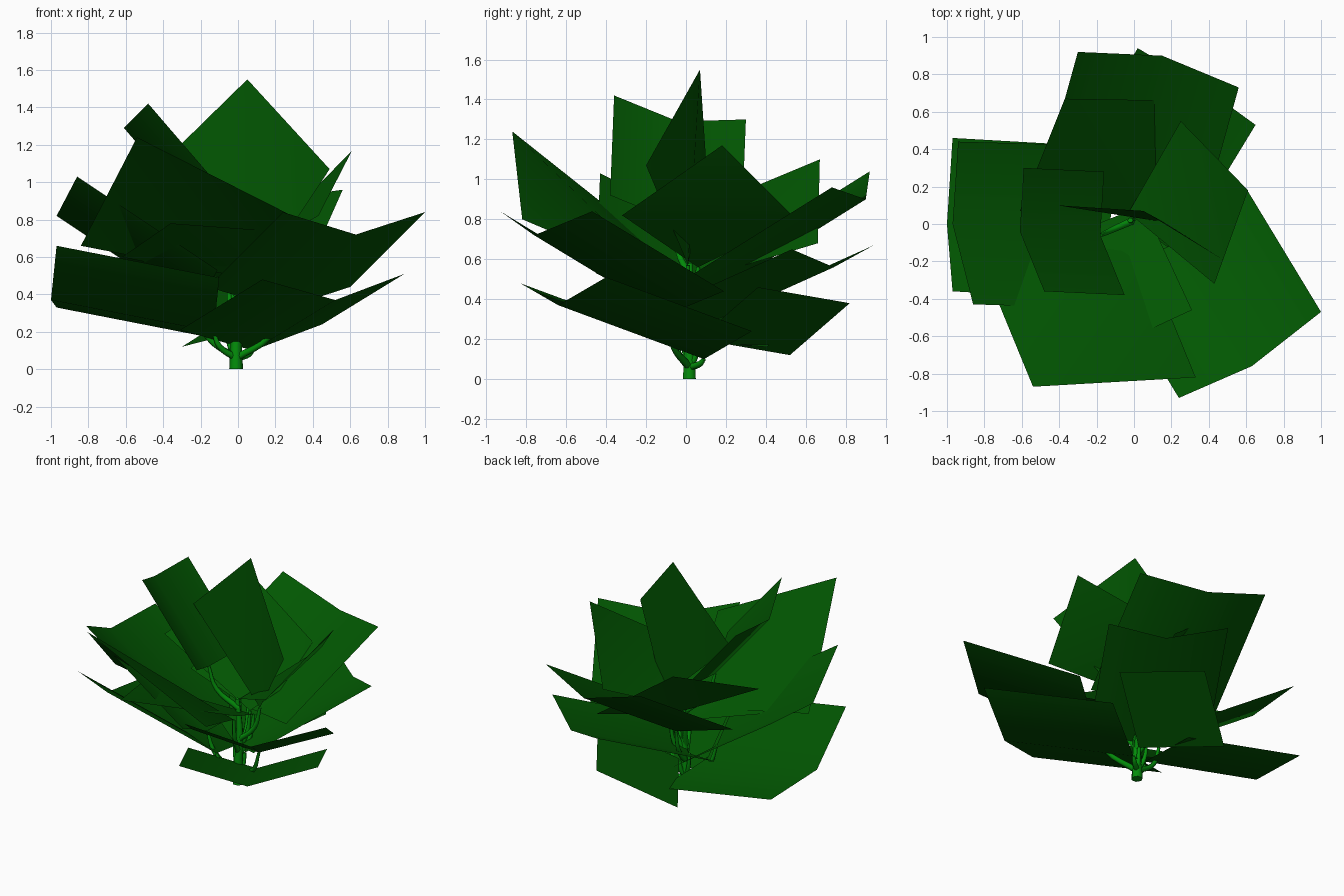
import bpy
import math
from mathutils import Vector

default_cube = bpy.data.objects.get("Cube")
if default_cube:
    bpy.data.objects.remove(default_cube, do_unlink=True)


def make_material(name, color):
    material = bpy.data.materials.new(name)
    material.use_nodes = True
    material.diffuse_color = color
    shader = next(n for n in material.node_tree.nodes if n.type == 'BSDF_PRINCIPLED')
    shader.inputs["Base Color"].default_value = color
    shader.inputs["Roughness"].default_value = 0.8
    return material


LEAF_GREEN = make_material("dark leaf green", (0.0005, 0.093, 0.0005, 1))
STEM_GREEN = make_material("bright stem green", (0.001, 0.27, 0.003, 1))
ROOT = Vector((-0.01, 0.017, 0))


def add_mesh(name, points, faces, material):
    mesh = bpy.data.meshes.new(name)
    mesh.from_pydata([tuple(p) for p in points], [], faces)
    mesh.materials.append(material)
    obj = bpy.data.objects.new(name, mesh)
    bpy.context.collection.objects.link(obj)
    bpy.ops.object.select_all(action='DESELECT')
    obj.select_set(True)
    bpy.context.view_layer.objects.active = obj
    bpy.ops.object.shade_smooth_by_angle(angle=math.radians(50))


def add_stalk(name, points, radii):
    """Round tapered stalk along a soft path."""
    curve = bpy.data.curves.new(name, 'CURVE')
    curve.dimensions = '3D'
    curve.bevel_depth = 1
    curve.bevel_resolution = 1
    curve.resolution_u = 4
    curve.use_fill_caps = True
    spline = curve.splines.new('BEZIER')
    spline.bezier_points.add(len(points) - 1)
    for knot, position, radius in zip(spline.bezier_points, points, radii):
        knot.co = position
        knot.radius = radius
        knot.handle_left_type = knot.handle_right_type = 'AUTO'
    curve.materials.append(STEM_GREEN)
    obj = bpy.data.objects.new(name, curve)
    bpy.context.collection.objects.link(obj)


def add_petiole(name, end):
    """Leaf stalk that leaves the trunk low, spreads out and curls up to the leaf base."""
    end = Vector(end)
    start = ROOT + Vector((0, 0, max(0.06, end.z - 0.27)))
    bend = start.lerp(end, 0.75)
    bend.z = start.z + (end.z - start.z) * 0.45
    add_stalk(name + "_stalk", [start, bend, end], [0.02, 0.015, 0.01])


def folded_leaf(name, left, middle, right, along):
    """Broad sheet folded on its midrib; along runs from tip edge to base edge."""
    tip = [Vector(p) for p in (left, middle, right)]
    base = [p + Vector(along) for p in tip]
    add_mesh(name, tip + base, [(0, 1, 4, 3), (1, 2, 5, 4)], LEAF_GREEN)
    add_petiole(name, base[1])


def diamond_leaf(name, tip, left, right, base, crosswise=False):
    """Leaf hung by one corner, creased from base to tip or from side to side."""
    faces = [(0, 1, 3), (1, 2, 3)] if crosswise else [(0, 1, 2), (0, 2, 3)]
    add_mesh(name, [tip, left, base, right], faces, LEAF_GREEN)
    add_petiole(name, base)


# Trunk
add_stalk("trunk", [ROOT, ROOT + Vector((0, 0, 0.12)), (0, 0.02, 0.35), (-0.02, 0.02, 0.58)],
          [0.037, 0.031, 0.022, 0.015])

# Lower ring of leaves
folded_leaf("lower_front_leaf", (0.89, -0.4, 0.51), (0.52, -0.64, 0.37),
            (0.13, -0.83, 0.48), (-0.44, 0.73, -0.27))
folded_leaf("lower_right_leaf", (-0.97, -0.36, 0.66), (-1, 0, 0.37),
            (-0.97, 0.46, 0.33), (0.87, -0.05, -0.17))
folded_leaf("lower_back_leaf", (0.02, 0.94, 0.67), (0.36, 0.74, 0.56),
            (0.65, 0.53, 0.65), (-0.42, -0.69, -0.31))
diamond_leaf("small_back_leaf", (0.11, 0.82, 0.38), (-0.3, 0.52, 0.12),
             (0.42, 0.36, 0.46), (0.01, 0.06, 0.2))

# Middle ring of leaves
folded_leaf("middle_front_leaf", (1, -0.47, 0.84), (0.63, -0.76, 0.72),
            (0.24, -0.93, 0.84), (-0.4, 0.66, -0.4))
folded_leaf("middle_right_leaf", (-0.86, -0.43, 1.03), (-0.97, 0, 0.82),
            (-0.94, 0.44, 0.83), (0.75, -0.02, -0.5))
folded_leaf("middle_back_leaf", (-0.3, 0.92, 1.04), (0.15, 0.9, 0.9),
            (0.56, 0.73, 0.96), (-0.2, -0.72, -0.45))
diamond_leaf("inner_front_leaf", (-0.36, -0.77, 0.78), (-0.62, -0.17, 0.6),
             (0.31, -0.46, 0.73), (0.05, 0.1, 0.46))
diamond_leaf("inner_back_leaf", (-0.37, 0.67, 1.1), (-0.61, 0.07, 0.85),
             (0.22, 0.66, 0.68), (0.05, 0.06, 0.5))

# Upper leaves
diamond_leaf("large_front_leaf", (-0.54, -0.87, 1.24), (-0.84, -0.14, 0.66),
             (0.33, -0.82, 0.8), (0.03, -0.09, 0.49))
diamond_leaf("upper_left_leaf", (0.61, 0.18, 1.17), (0.43, -0.32, 0.82),
             (0.25, 0.55, 0.8), (-0.03, 0.06, 0.56), crosswise=True)
folded_leaf("upper_right_leaf", (-0.48, -0.36, 1.42), (-0.61, -0.04, 1.29),
            (-0.59, 0.3, 1.3), (0.43, -0.02, -0.5))
diamond_leaf("crown_leaf", (0.05, 0.07, 1.55), (-0.41, 0.1, 1.1),
             (0.49, -0.2, 1.07), (0.16, 0.01, 0.57))
